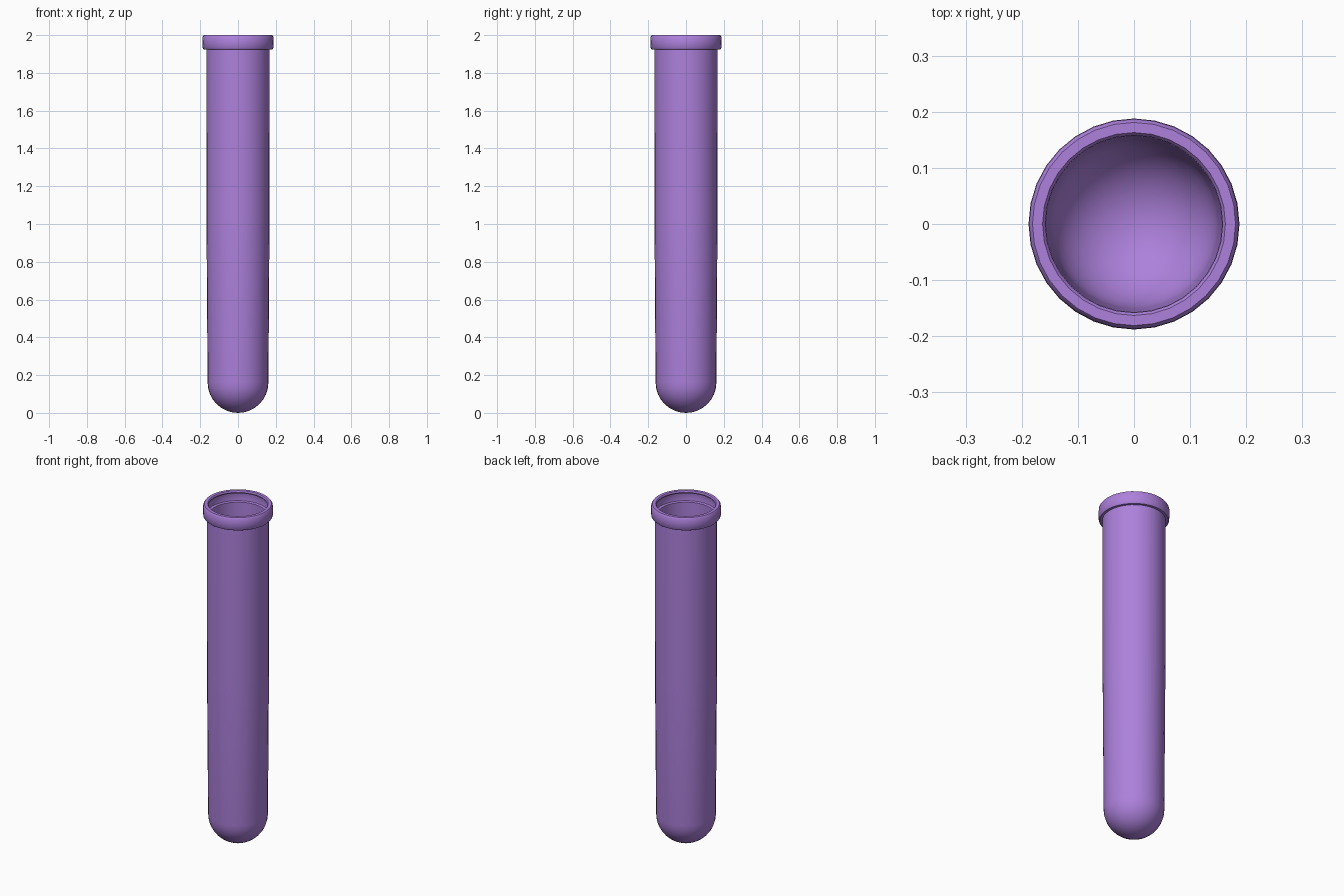
import bpy, bmesh, math

if "Cube" in bpy.data.objects:
    bpy.data.objects.remove(bpy.data.objects["Cube"])

SIDES = 32

def lathe(name, profile):
    """Spin an (r, z) profile around z; zero radius becomes a pole."""
    bm = bmesh.new()
    rings = []
    for r, z in profile:
        if r < 1e-6:
            rings.append([bm.verts.new((0, 0, z))] * SIDES)
        else:
            rings.append([bm.verts.new((r * math.cos(2 * math.pi * i / SIDES),
                                        r * math.sin(2 * math.pi * i / SIDES), z))
                          for i in range(SIDES)])
    for a, b in zip(rings, rings[1:]):
        for i in range(SIDES):
            j = (i + 1) % SIDES
            bm.faces.new(list(dict.fromkeys((a[i], a[j], b[j], b[i]))))
    bmesh.ops.recalc_face_normals(bm, faces=bm.faces)
    mesh = bpy.data.meshes.new(name)
    bm.to_mesh(mesh)
    bm.free()
    obj = bpy.data.objects.new(name, mesh)
    bpy.context.collection.objects.link(obj)
    return obj

def dome(radius, centre, n=8):
    """Quarter arc from the bottom pole up to the equator."""
    pts = [(radius * math.sin(math.pi / 2 * k / n),
            centre - radius * math.cos(math.pi / 2 * k / n)) for k in range(n + 1)]
    pts[0] = (0, centre - radius)
    return pts

# Outer wall: rounded bottom, slight taper, collar
outer = dome(0.161, 0.161) + [
    (0.167, 1.04), (0.168, 1.925),
    (0.182, 1.925), (0.187, 1.932), (0.188, 1.96), (0.187, 1.992), (0.181, 2.0)]

# Inner wall: lip, shallow groove behind the collar, ledge, bore
inner = dome(0.150, 0.161) + [
    (0.156, 1.04), (0.157, 1.935),
    (0.170, 1.938), (0.173, 1.96), (0.170, 1.982),
    (0.160, 1.986), (0.158, 1.993), (0.163, 2.0)]

tube = lathe("test_tube", outer + inner[::-1])

# Purple material
mat = bpy.data.materials.new("purple")
mat.diffuse_color = (0.42, 0.22, 0.72, 1)
mat.use_nodes = True
mat.node_tree.nodes["Principled BSDF"].inputs["Base Color"].default_value = mat.diffuse_color
tube.data.materials.append(mat)

# Smooth shading with crisp collar edges
bpy.context.view_layer.objects.active = tube
tube.select_set(True)
bpy.ops.object.shade_smooth_by_angle(angle=math.radians(40))
